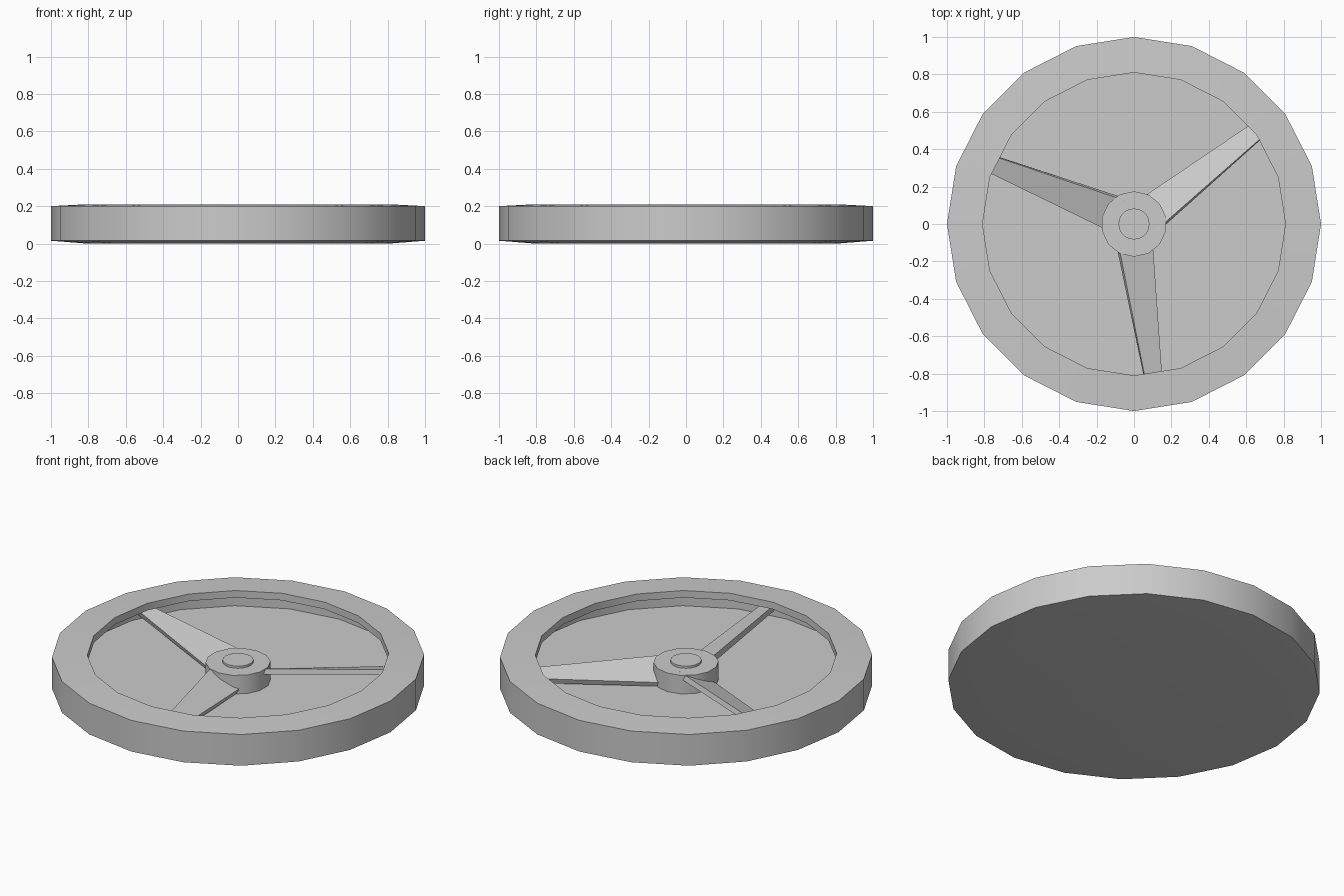
import bpy, bmesh, math
from mathutils import Vector, Matrix

if "Cube" in bpy.data.objects:
    bpy.data.objects.remove(bpy.data.objects["Cube"])


def finish(name, bm):
    bmesh.ops.remove_doubles(bm, verts=bm.verts, dist=1e-5)
    bmesh.ops.recalc_face_normals(bm, faces=bm.faces)
    me = bpy.data.meshes.new(name)
    bm.to_mesh(me)
    bm.free()
    ob = bpy.data.objects.new(name, me)
    bpy.context.collection.objects.link(ob)
    bpy.ops.object.select_all(action='DESELECT')
    ob.select_set(True)
    bpy.context.view_layer.objects.active = ob
    bpy.ops.object.shade_smooth_by_angle(angle=math.radians(30))
    return ob


def lathe(name, profile, sides, start=0.0):
    """Spin an (r, z) profile; open ends are capped flat."""
    bm = bmesh.new()
    rings = []
    for r, z in profile:
        rings.append([bm.verts.new((r * math.cos(start + 2 * math.pi * i / sides),
                                    r * math.sin(start + 2 * math.pi * i / sides), z))
                      for i in range(sides)])
    for a, b in zip(rings, rings[1:]):
        for i in range(sides):
            j = (i + 1) % sides
            bm.faces.new((a[i], a[j], b[j], b[i]))
    bm.faces.new(rings[0])
    bm.faces.new(rings[-1])
    return finish(name, bm)


# Dish: closed base, outer wall, overhanging lip and sunken floor
lathe("rim_dish", [(0.81, 0.0), (1.0, 0.015), (1.0, 0.2), (0.81, 0.21),
                   (0.81, 0.168), (0.95, 0.163), (0.95, 0.055)], 20)

# Hub with a small raised cap
lathe("hub", [(0.175, 0.05), (0.175, 0.165)], 14, math.pi / 2)
lathe("hub_cap", [(0.083, 0.16), (0.083, 0.178)], 20)

# Three twisted slab blades running from the hub to under the lip
# station: distance, high edge (x, z), low edge (x, z)
stations = [(0.10, -0.085, 0.166, 0.10, 0.083),
            (0.95, 0.085, 0.118, 0.16, 0.107)]
thickness = 0.03


def blade(name, angle):
    bm = bmesh.new()
    sections = []
    for d, xh, zh, xl, zl in stations:
        high, low = Vector((xh, -d, zh)), Vector((xl, -d, zl))
        across = (low - high).normalized()
        down = Vector((across.z, 0, -across.x)) * thickness
        sections.append([bm.verts.new(p) for p in (high, low, low + down, high + down)])
    a, b = sections
    for i in range(4):
        j = (i + 1) % 4
        bm.faces.new((a[i], a[j], b[j], b[i]))
    bm.faces.new(a)
    bm.faces.new(b)
    bmesh.ops.rotate(bm, verts=bm.verts, matrix=Matrix.Rotation(angle, 3, 'Z'))
    finish(name, bm)


for k in range(3):
    blade(f"blade_{k + 1}", math.radians(120 * k))
